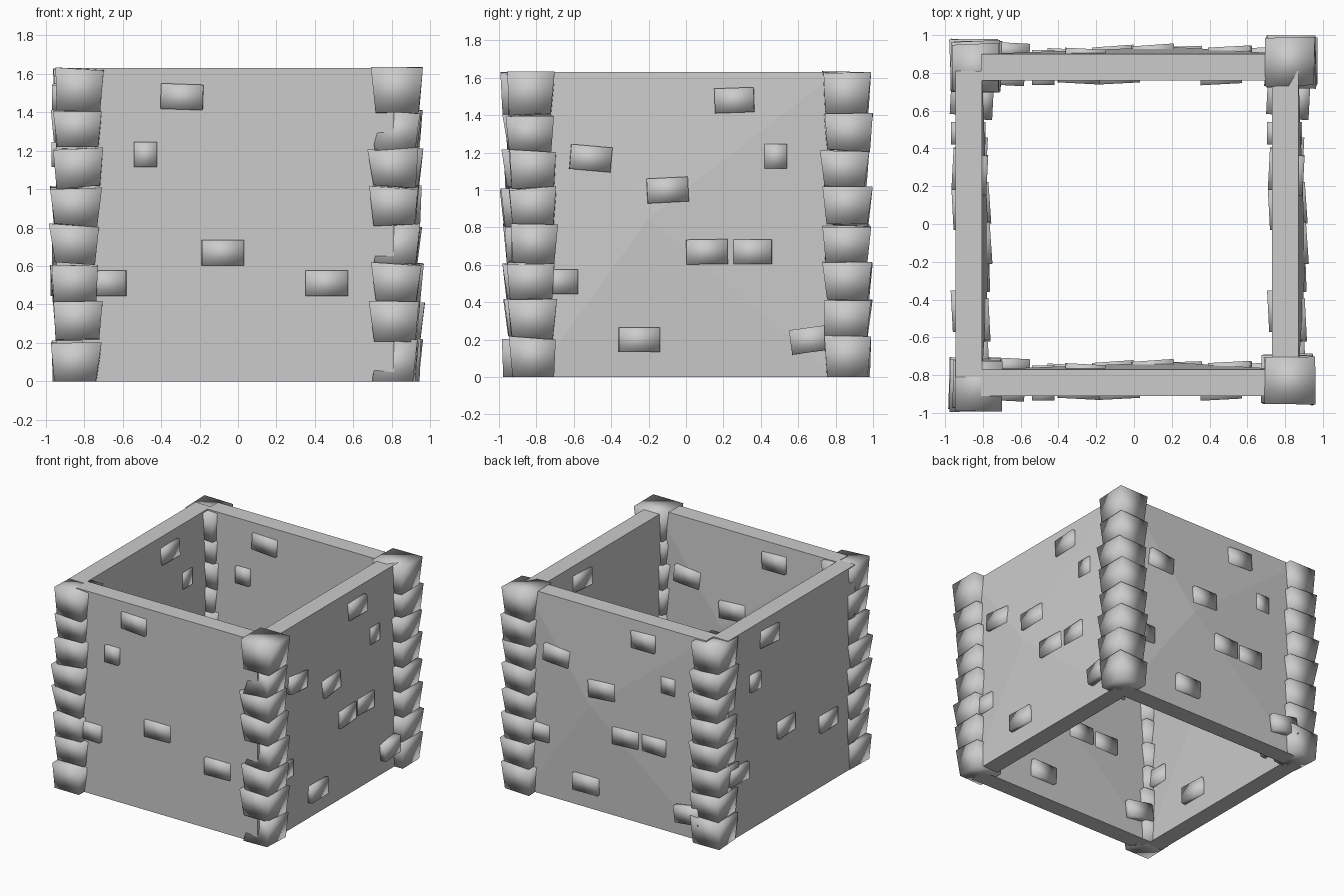
import bpy, bmesh, random
from math import radians
from mathutils import Matrix, Vector

if "Cube" in bpy.data.objects:
    bpy.data.objects.remove(bpy.data.objects["Cube"])

random.seed(4)
H = 1.63


def link(name, mesh, matrix=None):
    ob = bpy.data.objects.new(name, mesh)
    bpy.context.collection.objects.link(ob)
    if matrix:
        ob.matrix_world = matrix
    return ob


def to_mesh(bm, name, smooth=False):
    bmesh.ops.recalc_face_normals(bm, faces=bm.faces)
    for f in bm.faces:
        f.smooth = smooth
    me = bpy.data.meshes.new(name)
    bm.to_mesh(me)
    bm.free()
    return me


def wall_mesh():
    # slab across x, running along y, with one gently bulging side
    bm = bmesh.new()
    bmesh.ops.create_cube(bm, size=1, matrix=Matrix.Translation((0, 0, H / 2))
                          @ Matrix.Diagonal((0.14, 1.62, H, 1)))
    bm.faces.ensure_lookup_table()
    side = max(bm.faces, key=lambda f: f.calc_center_median().x)
    peak = bmesh.ops.poke(bm, faces=[side])["verts"][0]
    peak.co = Vector((0.108, -0.2, 0.85))
    return to_mesh(bm, "wall")


# bricks: along, height, width, tilt, turn, outer reach
OUTER = [(0.26, 1.48, 0.21, 2, -3, 0.098), (0.48, 1.18, 0.12, 0, 0, 0.09),
         (-0.51, 1.17, 0.22, -5, 3, 0.11), (-0.10, 1.00, 0.22, 3, 4, 0.118),
         (0.11, 0.67, 0.22, 1, 4, 0.112), (0.35, 0.67, 0.22, 0, -3, 0.096),
         (-0.69, 0.51, 0.22, 0, 3, 0.105), (-0.25, 0.20, 0.22, 0, 2, 0.11),
         (0.67, 0.20, 0.22, 8, -3, 0.13)]
INNER = [(0.29, 1.48, 0.22, 2, -3, -0.086), (0.48, 1.18, 0.12, 0, 0, -0.095),
         (0.08, 0.67, 0.22, 0, 3, -0.086), (-0.46, 0.51, 0.22, 0, 3, -0.09),
         (0.69, 0.51, 0.22, 0, -3, -0.095)]


def brick_mesh():
    bm = bmesh.new()
    for u, z, w, tilt, turn, reach in OUTER + INNER:
        x = reach - 0.04 if reach > 0 else reach + 0.04
        m = (Matrix.Translation((x, u, z)) @ Matrix.Rotation(radians(turn), 4, 'Z')
             @ Matrix.Rotation(radians(tilt), 4, 'X')
             @ Matrix.Diagonal((0.08, w, 0.132, 1)))
        bmesh.ops.create_cube(bm, size=1, matrix=m)
    return to_mesh(bm, "wall_bricks", True)


# four identical walls: front/back are the side wall turned a quarter
wall, bricks = wall_mesh(), brick_mesh()
quarter = Matrix.Rotation(radians(90), 4, 'Z')
places = {"right": Matrix.Translation((0.80, 0, 0)),
          "left": Matrix.Translation((-0.875, 0, 0)),
          "back": Matrix.Translation((0, 0.83, 0)) @ quarter,
          "front": Matrix.Translation((0, -0.84, 0)) @ quarter}
for name, m in places.items():
    link(name + "_wall", wall, m)
    link(name + "_wall_bricks", bricks, m)


def corner_stack(name, x0, x1, y0, y1, twist):
    # eight rough blocks, each narrower at the foot
    bm = bmesh.new()
    levels = [0, 0.21, 0.41, 0.61, 0.81, 1.01, 1.21, 1.40, H]
    cx, cy = (x0 + x1) / 2, (y0 + y1) / 2
    for i in range(8):
        sx, sy = random.uniform(-0.012, 0.012), random.uniform(-0.012, 0.012)
        for v in bmesh.ops.create_cube(bm, size=1)["verts"]:
            a, b, top = v.co.x, v.co.y, v.co.z > 0
            s = 1 if top else 0.86
            z = levels[i + 1] if top else levels[i]
            if 0 < z < H:
                z += random.uniform(-0.012, 0.012)
            elif z == H:
                z += random.uniform(-0.015, 0.007)
            px = cx + a * (x1 - x0) * s + sx + random.uniform(-0.008, 0.008)
            py = cy + b * (y1 - y0) * s + sy + random.uniform(-0.008, 0.008)
            # some blocks have one corner leaning into the wall
            if twist and i % 3 == 0 and top and a < 0 and b < 0:
                px += 0.05
                py += 0.10
            v.co = (px, py, z)
    link(name, to_mesh(bm, name, True))


corner_stack("front_left_corner_blocks", -0.965, -0.71, -0.98, -0.715, False)
corner_stack("front_right_corner_blocks", 0.69, 0.945, -0.955, -0.70, True)
corner_stack("back_left_corner_blocks", -0.965, -0.71, 0.71, 0.965, False)
corner_stack("back_right_corner_blocks", 0.70, 0.955, 0.725, 0.985, False)
